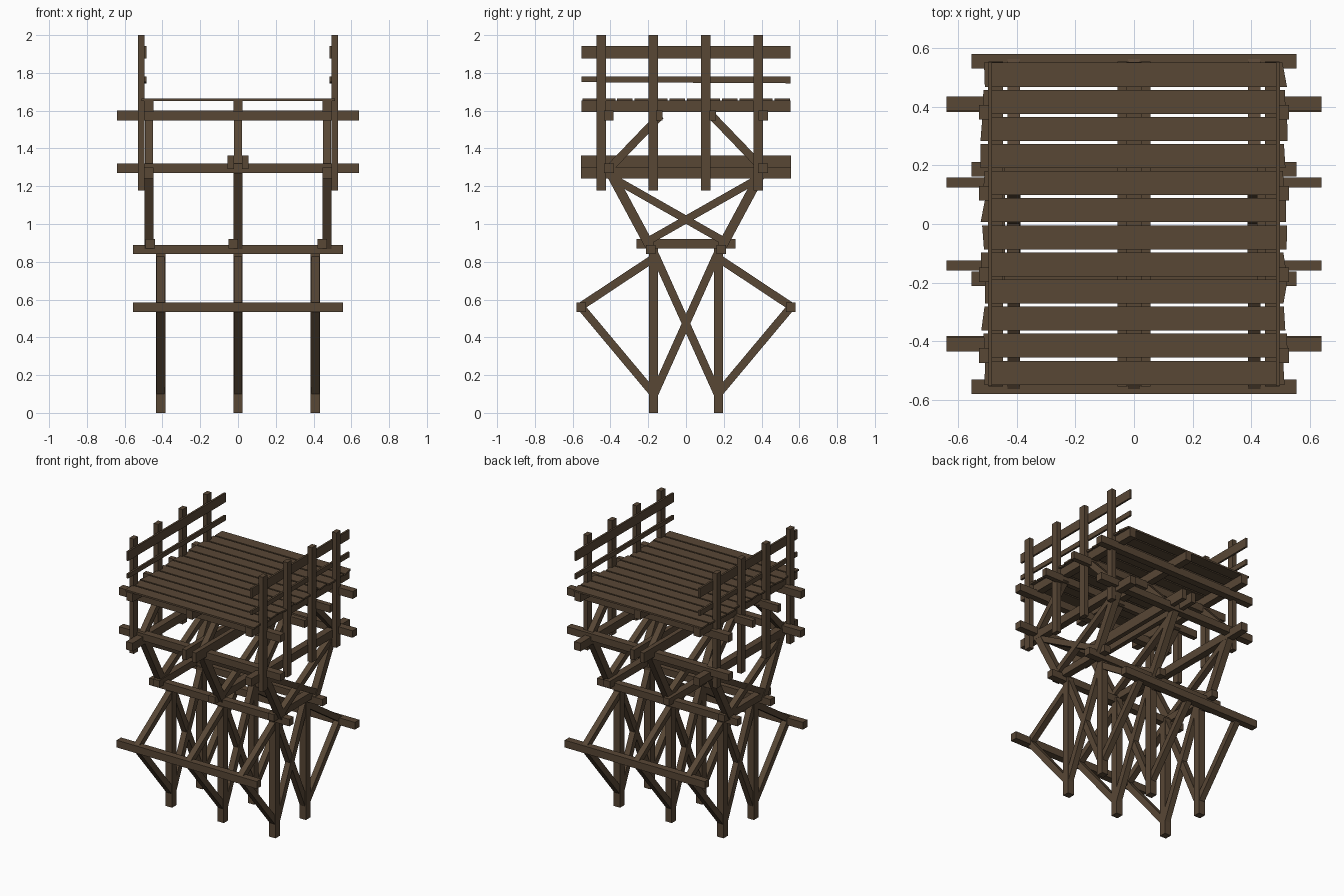
import bpy, random
from mathutils import Vector, Matrix

if "Cube" in bpy.data.objects:
    bpy.data.objects.remove(bpy.data.objects["Cube"])

random.seed(4)
wood = bpy.data.materials.new("weathered brown wood")
wood.diffuse_color = (0.098, 0.063, 0.036, 1)
wood.use_nodes = True
wood.node_tree.nodes["Principled BSDF"].inputs["Base Color"].default_value = wood.diffuse_color


def mesh_object(name, verts):
    """Eight corners, ordered x-, y-, z- fastest last."""
    faces = [(0, 1, 3, 2), (4, 6, 7, 5), (0, 4, 5, 1),
             (2, 3, 7, 6), (0, 2, 6, 4), (1, 5, 7, 3)]
    me = bpy.data.meshes.new(name)
    me.from_pydata([tuple(v) for v in verts], [], faces)
    me.materials.append(wood)
    ob = bpy.data.objects.new(name, me)
    bpy.context.collection.objects.link(ob)
    return ob


def box(name, x, y, z):
    return mesh_object(name, [(a, b, c) for a in x for b in y for c in z])


def strut(name, x, p, q, width=0.042, depth=0.042):
    """Timber in the y-z plane from p to q at position x."""
    a, b = Vector((x, *p)), Vector((x, *q))
    d = (b - a).normalized()
    n = Vector((0, -d.z, d.y)) * width / 2
    s = Vector((depth / 2, 0, 0))
    return mesh_object(name, [e + i * s + j * n
                              for e in (a, b) for i in (-1, 1) for j in (-1, 1)])


def span(c, w):
    return (c - w / 2, c + w / 2)


# Lower trestle: posts, crossed braces and side outriggers
for x, cap_x in ((-0.41, -0.465), (0, -0.025), (0.41, 0.445)):
    box("cap_beam", span(cap_x, 0.05), (-0.262, 0.262), (0.87, 0.92))
    for s in (-1, 1):
        box("lower_post", span(x, 0.05), span(s * 0.172, 0.05), (0, 0.87))
        strut("lower_cross_brace", x + s * 0.002, (-s * 0.172, 0.09), (s * 0.165, 0.84))
        strut("outrigger_top_brace", x, (s * 0.17, 0.82), (s * 0.555, 0.565))
        strut("outrigger_bottom_brace", x, (s * 0.555, 0.56), (s * 0.17, 0.10))

# Long beams across the width
for s in (-1, 1):
    box("outrigger_beam", (-0.555, 0.555), span(s * 0.555, 0.05), (0.533, 0.585))
    box("lower_long_beam", (-0.555, 0.555), span(s * 0.187, 0.05), (0.84, 0.89))
    box("middle_long_beam", (-0.64, 0.64), span(s * 0.408, 0.052), (1.27, 1.32))
    box("upper_long_beam", (-0.64, 0.64), span(s * 0.41, 0.05), (1.547, 1.60))
    box("upper_inner_beam", (-0.64, 0.64), span(s * 0.142, 0.034), (1.547, 1.60))

# Middle and upper tiers: spreading legs, crosses and deck struts
for x in (-0.472, 0, 0.472):
    for s in (-1, 1):
        strut("spreading_leg", x, (s * 0.19, 0.88), (s * 0.405, 1.28), 0.05, 0.048)
        strut("middle_cross_brace", x + s * 0.002, (-s * 0.2, 0.91), (s * 0.39, 1.245), 0.04)
        strut("deck_strut", x, (s * 0.40, 1.30), (s * 0.135, 1.575), 0.042)
    box("deck_joist", span(x, 0.05), (-0.553, 0.553), (1.592, 1.654))

# Side and paired centre girders
for s in (-1, 1):
    box("side_girder", span(s * 0.472, 0.05), (-0.555, 0.555), (1.24, 1.298))
    box("centre_girder", span(s * 0.039, 0.033), (-0.555, 0.555), (1.29, 1.362))

# Deck planks with slightly uneven ends
for i in range(12):
    y = -0.508 + i * 0.0925
    p = box("deck_plank", (-0.5, 0.5), span(y, 0.082), (1.652, 1.664))
    jit = {(sx, sy): random.uniform(0.006, 0.026) for sx in (-1, 1) for sy in (-1, 1)}
    for v in p.data.vertices:
        sx, sy = (1 if v.co.x > 0 else -1), (1 if v.co.y > y else -1)
        v.co.x += sx * jit[sx, sy]

# Railings on both sides
for s in (-1, 1):
    for y in (-0.449, -0.173, 0.105, 0.382):
        box("rail_post", span(s * 0.512, 0.034), span(y, 0.05), (1.178, 2.0))
    box("top_rail", span(s * 0.491, 0.014), (-0.553, 0.553), (1.876, 1.942))
    r = box("middle_rail", span(s * 0.491, 0.014), (-0.553, 0.553), (1.745, 1.782))
    for v in r.data.vertices:           # lower edge tapers slightly
        if v.co.z < 1.76 and v.co.y < 0:
            v.co.z += 0.006
